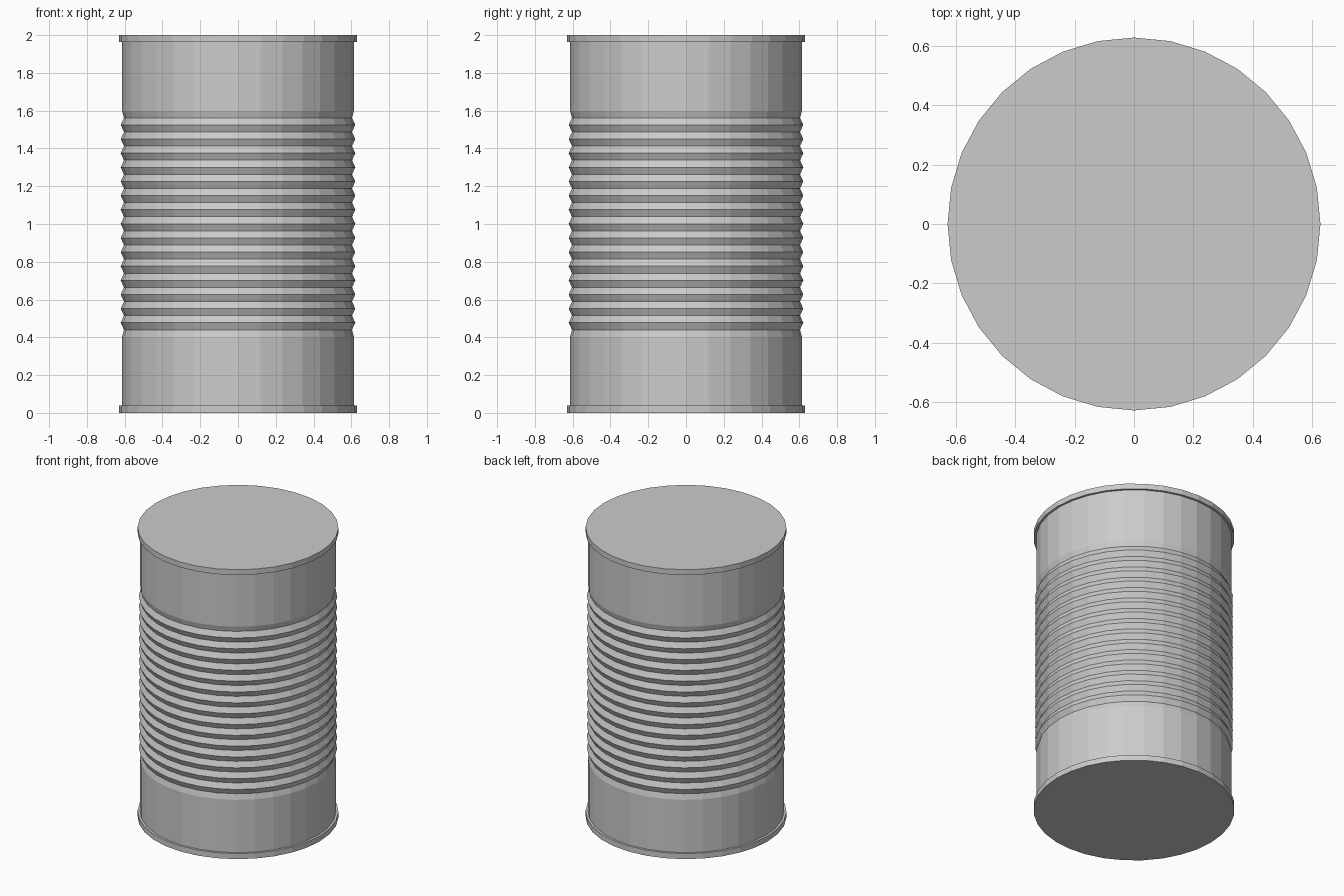
import bpy, bmesh
from math import cos, sin, pi

if "Cube" in bpy.data.objects:
    bpy.data.objects.remove(bpy.data.objects["Cube"])

SIDES = 32
R_BODY, R_PEAK, R_VALLEY, R_RIM = 0.614, 0.621, 0.604, 0.629


def lathe(name, profile):
    """Revolve (radius, z) points, listed bottom to top, around z; radius 0 closes to a disc."""
    bm = bmesh.new()
    rings = []
    for r, z in profile:
        if r > 0:
            rings.append([bm.verts.new((r * cos(2 * pi * i / SIDES),
                                        r * sin(2 * pi * i / SIDES), z))
                          for i in range(SIDES)])
    for a, b in zip(rings, rings[1:]):
        for i in range(SIDES):
            j = (i + 1) % SIDES
            bm.faces.new((a[i], a[j], b[j], b[i]))
    if profile[0][0] == 0:
        bm.faces.new(rings[0][::-1])
    if profile[-1][0] == 0:
        bm.faces.new(rings[-1])
    mesh = bpy.data.meshes.new(name)
    bm.to_mesh(mesh)
    bm.free()
    obj = bpy.data.objects.new(name, mesh)
    bpy.context.collection.objects.link(obj)
    return obj


# Can wall: plain bands at both ends, fifteen ribs between
RIBS, Z0, Z1 = 15, 0.44, 1.562
RIM_LOW, RIM_HIGH = 0.038, 1.963
step = (Z1 - Z0) / (2 * RIBS)
wall = [(R_BODY, RIM_LOW), (R_BODY, Z0 - step)]
wall += [(R_PEAK if k % 2 else R_VALLEY, Z0 + k * step) for k in range(2 * RIBS + 1)]
wall += [(R_BODY, Z1 + step), (R_BODY, RIM_HIGH)]
lathe("can_wall", wall)

# End lids with their projecting rims
lathe("bottom_lid", [(0, 0), (R_RIM, 0), (R_RIM, RIM_LOW), (R_BODY, RIM_LOW)])
lathe("top_lid", [(R_BODY, RIM_HIGH), (R_RIM, RIM_HIGH), (R_RIM, 2), (0, 2)])
